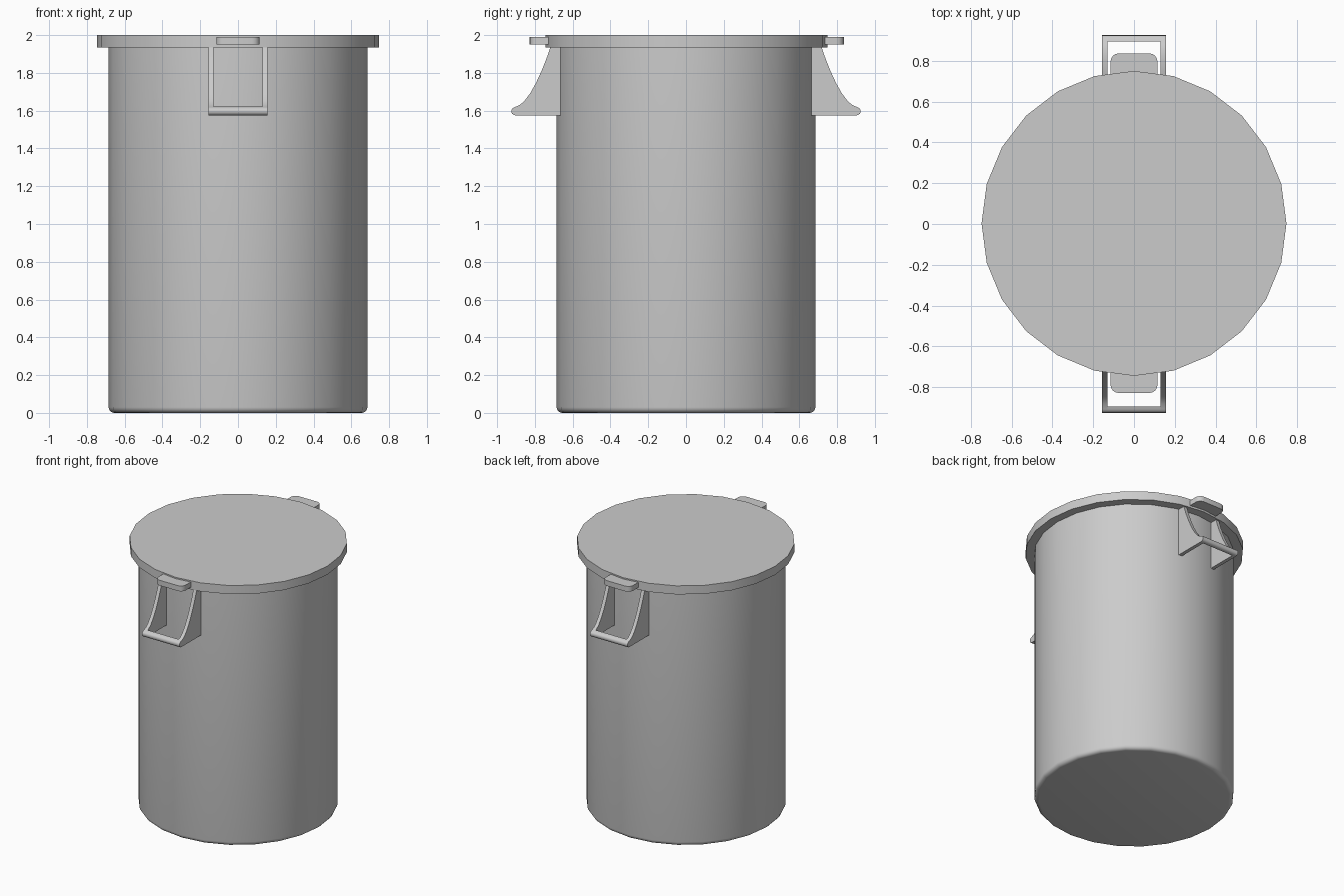
import bpy, bmesh, math
from mathutils import Vector

if "Cube" in bpy.data.objects:
    bpy.data.objects.remove(bpy.data.objects["Cube"], do_unlink=True)

grey = bpy.data.materials.new("plain grey")
grey.use_nodes = True
GREY = (0.6, 0.6, 0.6, 1)
grey.diffuse_color = GREY
grey.node_tree.nodes["Principled BSDF"].inputs["Base Color"].default_value = GREY


def finish(bm, name):
    """Turn a bmesh into a named, smooth shaded object."""
    bmesh.ops.recalc_face_normals(bm, faces=bm.faces)
    mesh = bpy.data.meshes.new(name)
    bm.to_mesh(mesh)
    bm.free()
    mesh.materials.append(grey)
    ob = bpy.data.objects.new(name, mesh)
    bpy.context.collection.objects.link(ob)
    bpy.ops.object.select_all(action='DESELECT')
    ob.select_set(True)
    bpy.context.view_layer.objects.active = ob
    bpy.ops.object.shade_smooth_by_angle(angle=math.radians(32))
    return ob


def drum(name, radius, bottom, top, bevel=0, y=0):
    """24-sided cylinder with an optional rounded bottom edge."""
    bm = bmesh.new()
    bmesh.ops.create_cone(bm, cap_ends=True, segments=24, radius1=radius,
                          radius2=radius, depth=top - bottom)
    bmesh.ops.translate(bm, verts=bm.verts, vec=(0, y, (top + bottom) / 2))
    if bevel:
        rim = [e for e in bm.edges if all(v.co.z < bottom + 0.01 for v in e.verts)]
        bmesh.ops.bevel(bm, geom=rim, offset=bevel, segments=4, profile=0.5,
                        affect='EDGES')
    return finish(bm, name)


def prism(name, points, depth):
    """Extrude a closed outline of 3D points along a vector."""
    bm = bmesh.new()
    face = bm.faces.new([bm.verts.new(p) for p in points])
    ext = bmesh.ops.extrude_face_region(bm, geom=[face], use_keep_orig=True)
    moved = [g for g in ext["geom"] if isinstance(g, bmesh.types.BMVert)]
    bmesh.ops.translate(bm, verts=moved, vec=Vector(depth))
    return finish(bm, name)


def arc(cx, cy, r, start, end, steps=4):
    """Points on an arc, angles in degrees."""
    angles = [math.radians(start + (end - start) * i / steps) for i in range(steps + 1)]
    return [(cx + r * math.cos(a), cy + r * math.sin(a)) for a in angles]


# Body and lid
drum("bin_body", 0.685, 0, 1.95, bevel=0.03)
drum("lid", 0.747, 1.935, 2.0, y=0.003)

# Handle outlines in the y-z plane
nose = arc(0.903, 1.597, 0.022, -90, 80, 6)
bracket = [(0.62, 1.575)] + nose + [
    (0.88, 1.63), (0.855, 1.652), (0.825, 1.692), (0.795, 1.745),
    (0.765, 1.81), (0.74, 1.872), (0.717, 1.94), (0.62, 1.94)]
grip = [(0.893, 1.575)] + nose + [(0.893, 1.623)]

# Lid tab outline in the x-y plane, rounded at the outer corners
tab = [(0.115, 0.66)] + arc(0.075, 0.792, 0.04, 0, 90) \
    + arc(-0.075, 0.792, 0.04, 90, 180) + [(-0.115, 0.66)]

# Front and back sets
for side, s in (("front", -1), ("back", 1)):
    for hand, x in (("right", -0.157), ("left", 0.13)):
        prism(f"{side}_handle_{hand}_bracket", [(x, s * y, z) for y, z in bracket],
              (0.027, 0, 0))
    prism(f"{side}_handle_grip", [(-0.157, s * y, z) for y, z in grip], (0.314, 0, 0))
    prism(f"{side}_lid_tab", [(x, s * y + 0.004, 1.95) for x, y in tab], (0, 0, 0.04))
